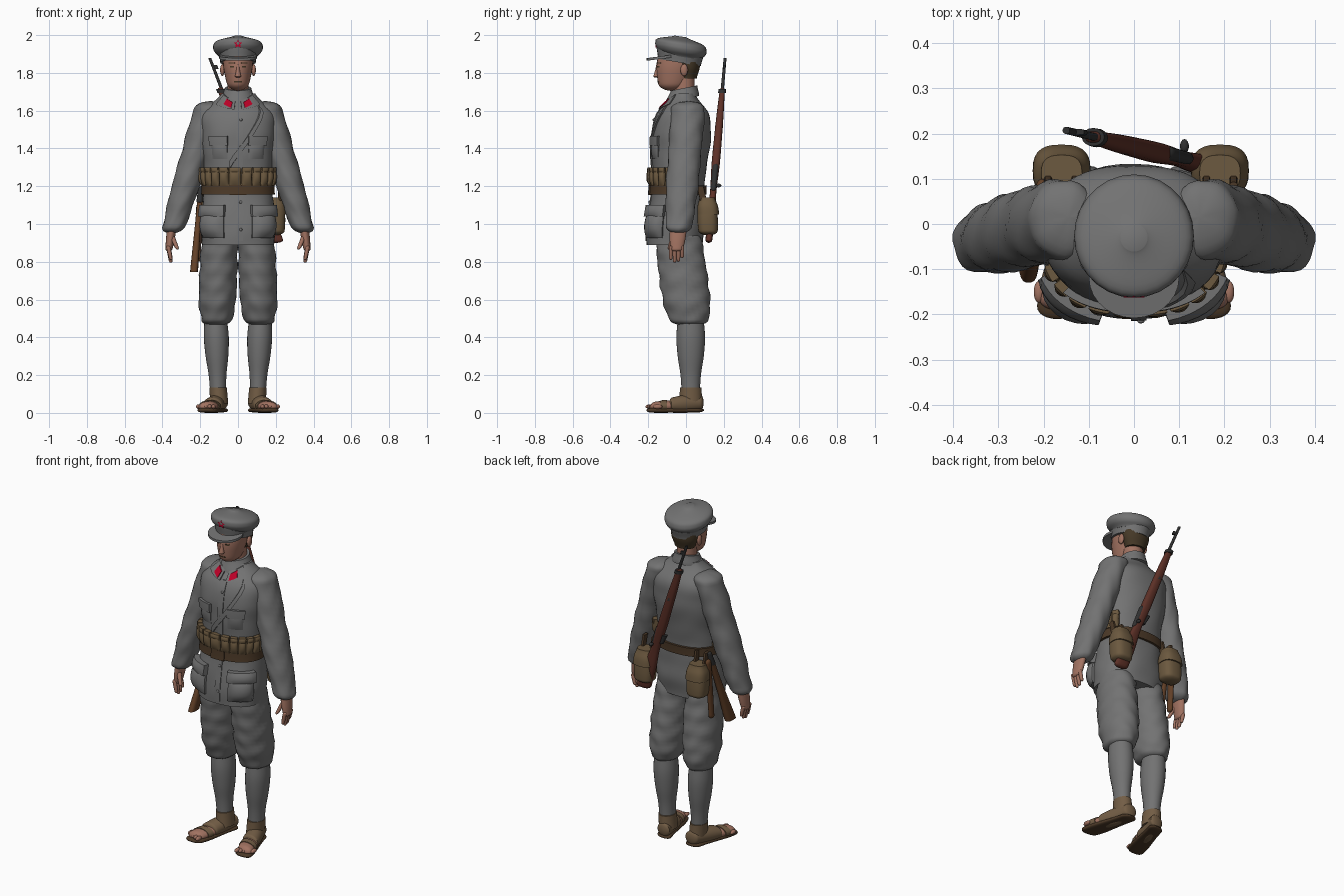
import bpy, bmesh
from math import sin, cos, pi, copysign, sqrt
from mathutils import Vector

if "Cube" in bpy.data.objects:
    bpy.data.objects.remove(bpy.data.objects["Cube"])

def material(name, red, green, blue):
    mat = bpy.data.materials.new(name)
    mat.use_nodes = True
    mat.diffuse_color = (red, green, blue, 1)
    mat.node_tree.nodes["Principled BSDF"].inputs["Base Color"].default_value = mat.diffuse_color
    return mat

CLOTH = material("grey cloth", .17, .17, .17)
SKIN = material("skin", .36, .17, .12)
CANVAS = material("tan canvas", .15, .1, .05)
LEATHER = material("dark leather", .07, .04, .02)
STRAW = material("sandal brown", .17, .11, .06)
RED = material("red", .5, 0, .02)
WOOD = material("red wood", .11, .03, .02)
STOCK = material("brown wood", .12, .05, .02)
METAL = material("gun metal", .03, .03, .03)
HAIR = material("dark hair", .06, .04, .02)

def finish(name, bm, mat):
    mesh = bpy.data.meshes.new(name)
    bm.to_mesh(mesh)
    bm.free()
    mesh.materials.append(mat)
    for face in mesh.polygons:
        face.use_smooth = True
    mesh.set_sharp_from_angle(angle=pi / 4)
    bpy.context.collection.objects.link(bpy.data.objects.new(name, mesh))

def blend(values, t):
    """Smooth curve through evenly spaced values; a single value stays constant."""
    if not isinstance(values, tuple):
        return values
    last = len(values) - 1
    i = min(int(t * last), last - 1)
    f = t * last - i
    a, b = values[i], values[i + 1]
    enter, leave = (b - values[max(i - 1, 0)]) / 2, (values[min(i + 2, last)] - a) / 2
    return a + (b - a) * f * f * (3 - 2 * f) + f * (1 - f) * (enter * (1 - f) - leave * f)

def surface(angle, t, lift, start, end, radii, flat=1, square=2, tilt=0, soft=0):
    """Point on a tube; flat is depth over width, square the corner power, soft the rounded end."""
    start, end = Vector(start), Vector(end)
    t = min(max(t, 0), 1)
    radius, gap = blend(radii, t), min(t, 1 - t)
    if gap < soft:
        radius *= max(.1, sqrt(1 - (1 - gap / soft) ** 2))
    power = 2 / square
    wide = copysign(abs(cos(angle)) ** power, cos(angle)) * (radius + lift)
    deep = copysign(abs(sin(angle)) ** power, sin(angle)) * (radius * blend(flat, t) + lift)
    upright = abs(end.z - start.z) >= abs(end.y - start.y)
    return start.lerp(end, t) + Vector((wide, deep, tilt * deep) if upright else (wide, 0, deep))

def tube(name, mat, sides=28, fold=0, **shape):
    bm = bmesh.new()
    steps = 6 * len(shape["radii"])
    loops = []
    for k in range(steps + 1):
        t = (1 - cos(pi * k / steps)) / 2
        loop = []
        for j in range(sides):
            angle = 2 * pi * j / sides
            crease = fold * sin(30 * t + 2 * sin(2 * angle)) * sin(3 * angle + 5 * t)
            loop.append(bm.verts.new(surface(angle, t, crease, **shape)))
        loops.append(loop)
    for low, high in zip(loops, loops[1:]):
        for j in range(sides):
            bm.faces.new((low[j - 1], low[j], high[j], high[j - 1]))
    bm.faces.new(loops[0])
    bm.faces.new(loops[-1])
    bmesh.ops.recalc_face_normals(bm, faces=bm.faces)
    finish(name, bm, mat)

def patch(name, mat, shape, turn, z, wide, high, lift=.01, puff=0, rise=0):
    """Raised panel that follows a tube; turn is its angle from the front."""
    bottom, top = shape["start"][2], shape["end"][2]
    across, down = max(8, int(wide * 10)), max(4, int(high * 40))
    columns = [0] + [i / across for i in range(across + 1)] + [1]
    rows = [0] + [i / down for i in range(down + 1)] + [1]
    bm = bmesh.new()
    grid = []
    for i, u in enumerate(columns):
        grid.append([])
        for j, v in enumerate(rows):
            rim = i in (0, across + 2) or j in (0, down + 2)
            height = -.005 if rim else lift + puff * sqrt(abs(sin(pi * u) * sin(pi * v)))
            level = z + rise * (u - .5) + high * (v - .5)
            angle = turn + wide * (u - .5) - pi / 2
            grid[i].append(bm.verts.new(surface(angle, (level - bottom) / (top - bottom), height, **shape)))
    for a, b in zip(grid, grid[1:]):
        for j in range(len(rows) - 1):
            bm.faces.new((a[j], b[j], b[j + 1], a[j + 1]))
    finish(name, bm, mat)

def ball(name, mat, centre, size):
    bm = bmesh.new()
    bmesh.ops.create_uvsphere(bm, u_segments=14, v_segments=9, radius=1)
    bmesh.ops.scale(bm, vec=size, verts=bm.verts)
    bmesh.ops.translate(bm, vec=centre, verts=bm.verts)
    finish(name, bm, mat)

# Tunic, collar and raised cloth details
tunic = dict(start=(0, -.06, .89), end=(0, -.01, 1.69), square=2.3, flat=(.78, .76, .8, .65),
             radii=(.19, .2, .19, .18, .18, .19, .2, .19, .09))
tube("tunic", CLOTH, sides=48, fold=.002, **tunic)
tube("collar", CLOTH, start=(0, -.02, 1.66), end=(0, -.01, 1.72), radii=(.09, .07), tilt=.2)
patch("front_placket", CLOTH, tunic, turn=.04, z=1.26, wide=.12, high=.7, lift=.005)
patch("chest_strap", CLOTH, tunic, turn=.25, z=1.46, wide=.9, high=.04, rise=.3)
for i in range(5):
    ball(f"tunic_button_{i}", CLOTH, surface(.05 - pi / 2, .1 + i / 5.5, .006, **tunic), (.008, .005, .008))
patch("left_collar_flap", CLOTH, tunic, turn=.45, z=1.645, wide=.75, high=.05, rise=.03)
patch("left_collar_tab", RED, tunic, turn=.3, z=1.64, wide=.28, high=.03, lift=.015, rise=.02)
patch("left_chest_pocket", CLOTH, tunic, turn=.5, z=1.4, wide=.5, high=.11, lift=.003, puff=.01)
patch("left_chest_flap", CLOTH, tunic, turn=.5, z=1.44, wide=.55, high=.05, lift=.015)
patch("left_hip_pocket", CLOTH, tunic, turn=.75, z=1, wide=.85, high=.15, puff=.03)
patch("left_hip_flap", CLOTH, tunic, turn=.75, z=1.07, wide=.9, high=.06, lift=.03, puff=.01)

# Belt and cartridge pouches
patch("belt", LEATHER, tunic, turn=0, z=1.18, wide=2 * pi, high=.05, lift=.013)
patch("belt_buckle", LEATHER, tunic, turn=0, z=1.18, wide=.35, high=.055, lift=.02)
patch("cartridge_band", CANVAS, tunic, turn=.2, z=1.24, wide=4, high=.07)
for i in range(15):
    turn = .2 + (i - 7) * .27
    patch(f"cartridge_pouch_{i}", CANVAS, tunic, turn, z=1.25, wide=.25, high=.09, lift=.018, puff=.016)
    patch(f"cartridge_flap_{i}", CANVAS, tunic, turn, z=1.285, wide=.23, high=.03, lift=.025, puff=.006)

# Sleeves and hands
tube("left_sleeve", CLOTH, fold=.004, start=(.145, .015, 1.65), end=(.35, -.04, .95),
     radii=(.075, .078, .075, .075, .068, .058), flat=1.15, soft=.05)
tube("left_palm", SKIN, start=(.35, -.04, .98), end=(.367, -.05, .855), radii=(.025, .023, .018), flat=1.8, soft=.1)
for i, tip in enumerate((.81, .795, .8, .82)):
    y = .02 * i - .08
    tube(f"left_finger_{i}", SKIN, sides=10, start=(.37, y, .885), end=(.355, y, tip), radii=(.011, .011, .009), soft=.1)
tube("left_thumb", SKIN, sides=12, start=(.35, -.065, .94), end=(.32, -.09, .865), radii=(.013, .012, .01), soft=.15)

# Trousers and wrapped calves
tube("left_trouser_leg", CLOTH, fold=.005, start=(.095, -.045, .96), end=(.115, .02, .46),
     radii=(.095, .097, .1, .1, .095, .075), flat=1.28, soft=.06)
tube("left_calf_wrap", CLOTH, start=(.118, .025, .5), end=(.105, .025, .1), radii=(.06, .066, .06, .047, .042), flat=1.15)

# Sandalled feet, toes turned out
tube("left_sole", LEATHER, start=(.09, .095, .014), end=(.17, -.21, .014),
     radii=(.045, .045, .05, .055, .05), flat=.25, square=3, soft=.1)
tube("left_foot", SKIN, start=(.09, .09, .045), end=(.17, -.19, .03), radii=(.04, .04, .045, .05, .045), flat=.6, soft=.1)
tube("left_sandal_upper", STRAW, start=(.09, .093, .055), end=(.14, -.09, .04),
     radii=(.04, .045, .05, .052), flat=(1, 1, .75), soft=.08)
tube("left_toe_strap", STRAW, start=(.145, -.1, .036), end=(.155, -.135, .034), radii=(.054, .054), flat=.6)
tube("left_ankle_cuff", STRAW, start=(.1, .025, .05), end=(.105, .025, .135), radii=(.048, .046), flat=1.25)
for i in range(5):
    ball(f"left_toe_{i}", SKIN, (.13 + .02 * i, .01 * i - .19, .033), (.012, .025, .012))

# Head and face
head = dict(start=(0, -.075, 1.705), end=(0, -.03, 1.95), radii=(.05, .065, .077, .08, .08), flat=1.35, soft=.15)
tube("head", SKIN, **head)
tube("neck", SKIN, start=(0, -.01, 1.64), end=(0, -.01, 1.8), radii=(.057, .055))
tube("nose", SKIN, sides=14, start=(0, -.15, 1.85), end=(0, -.158, 1.775), radii=(.006, .01, .017), soft=.1)
tube("hair", HAIR, start=(0, .01, 1.77), end=(0, .01, 1.88), radii=(.06, .08, .084), flat=.78)
patch("mouth", HAIR, head, turn=0, z=1.753, wide=.7, high=.007, lift=.001)
patch("left_eye", HAIR, head, turn=.42, z=1.832, wide=.3, high=.008, lift=.002)
patch("left_brow", HAIR, head, turn=.44, z=1.852, wide=.45, high=.006, lift=.003)
ball("left_ear", SKIN, (.083, -.01, 1.815), (.012, .02, .032))

# Peaked cap with star
tube("cap_band", CLOTH, start=(0, -.035, 1.855), end=(0, -.03, 1.92), radii=(.094, .105), flat=1.2, tilt=-.17)
tube("cap_crown", CLOTH, start=(0, -.024, 1.885), end=(0, -.03, 1.993),
     radii=(.1, .125, .132, .115, .03), flat=1.03, tilt=-.15)
tube("cap_visor", CLOTH, start=(0, -.118, 1.876), end=(0, -.118, 1.89), radii=(.1, .1), flat=.9, tilt=.13)
star = bmesh.new()
points = []
for k in range(10):
    reach = .012 if k % 2 else .024
    points.append(star.verts.new((reach * sin(k * pi / 5), -.153, 1.953 + reach * cos(k * pi / 5))))
solid = bmesh.ops.extrude_face_region(star, geom=[star.faces.new(points)])
front = [item for item in solid["geom"] if isinstance(item, bmesh.types.BMVert)]
bmesh.ops.translate(star, vec=(0, -.009, 0), verts=front)
bmesh.ops.recalc_face_normals(star, faces=star.faces)
finish("cap_star", star, RED)

# Rifle slung across the back
def on_rifle(t, side=0):
    butt, muzzle = Vector((.2, .12, .9)), Vector((-.15, .207, 1.88))
    return butt.lerp(muzzle, t) + Vector((side, 0, 0))

tube("rifle_stock", WOOD, sides=20, start=on_rifle(0), end=on_rifle(.84), square=2.6, soft=.02,
     radii=(.045, .04, .026, .029, .027, .024, .018), flat=(.4, .75, .75))
tube("rifle_barrel", METAL, sides=14, start=on_rifle(.3, side=.018), end=on_rifle(1), radii=(.012, .01, .008))
tube("rifle_receiver", METAL, sides=14, start=on_rifle(.28, side=.02), end=on_rifle(.43, side=.02), radii=(.014, .016), soft=.1)
tube("rifle_magazine", METAL, sides=14, start=on_rifle(.32, side=-.025), end=on_rifle(.38, side=-.03),
     radii=(.014, .018), flat=.7, square=4)
ball("rifle_bolt_knob", METAL, on_rifle(.31, side=.02) + Vector((0, .025, 0)), (.01, .016, .01))
for name, t in (("lower", .62), ("upper", .81)):
    tube(f"rifle_{name}_band", METAL, sides=16, start=on_rifle(t), end=on_rifle(t + .02), radii=(.026, .025), flat=.8)
tube("rifle_front_sight", METAL, sides=12, start=on_rifle(.94, side=.01), end=on_rifle(.96, side=.01),
     radii=(.016, .016), flat=.4, square=4)

# Hip bags hung from the belt
for side, x in (("left", .19), ("right", -.16)):
    tube(f"hip_bag_{side}", CANVAS, start=(x, .118, .94), end=(x, .11, 1.13),
         radii=(.055, .06, .058, .045), flat=.9, square=2.7, soft=.12)
    tube(f"bag_flap_{side}", CANVAS, start=(x, .118, 1.05), end=(x, .112, 1.14), radii=(.064, .06, .045), flat=.9, square=2.7)
    for edge, shift in (("inner", -.03), ("outer", .03)):
        tube(f"bag_{edge}_strap_{side}", LEATHER, sides=12, start=(x + shift, .1, 1.09),
             end=(x + shift, .075, 1.2), radii=(.009, .009), flat=2, square=4)

# Scabbard and wooden holster at the right hip
tube("scabbard", STOCK, sides=14, start=(-.21, .055, .8), end=(-.203, .08, 1.16), radii=(.013, .014, .014), flat=1.5, soft=.03)
tube("holster_stock", STOCK, sides=18, start=(-.2, .05, 1.15), end=(-.233, -.09, .745),
     radii=(.014, .015, .018, .021), flat=(1.3, 1.5, 1.9), square=2.6)
tube("holster_grip", METAL, sides=16, start=(-.197, .065, 1.2), end=(-.203, .037, 1.11), radii=(.013, .018), flat=1.3, soft=.1)

# Mirror every left part to the right
for part in [ob for ob in bpy.data.objects if ob.name.startswith("left_")]:
    mesh = part.data.copy()
    for vertex in mesh.vertices:
        vertex.co.x *= -1
    mesh.flip_normals()
    bpy.context.collection.objects.link(bpy.data.objects.new(part.name.replace("left", "right"), mesh))
